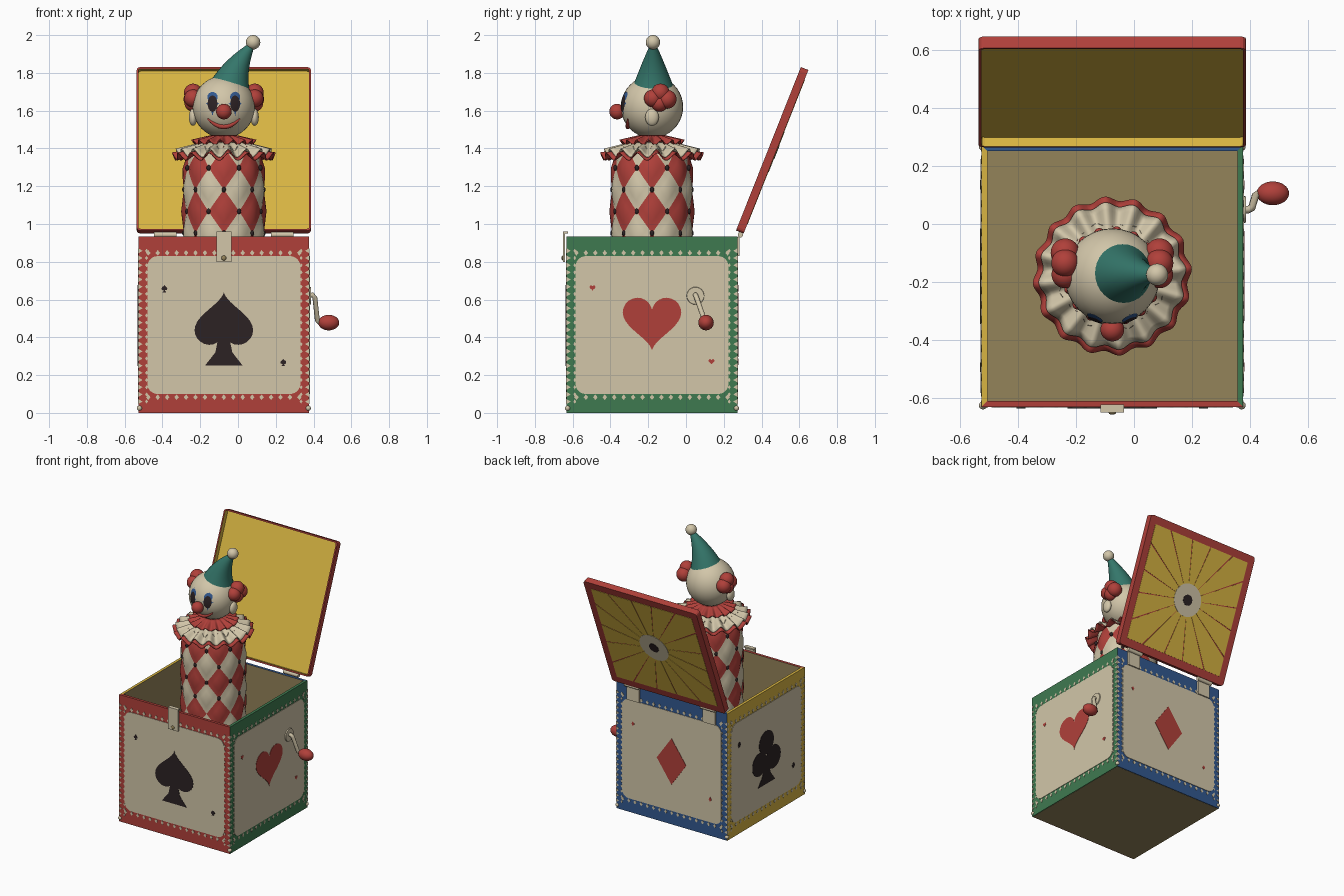
import bpy, bmesh
from math import sin, cos, pi, sqrt
from mathutils import Matrix, Vector, Quaternion

cube = bpy.data.objects.get("Cube")
if cube:
    bpy.data.objects.remove(cube)


def paint(name, code):
    rgb = [int(code[i:i + 2], 16) / 255 for i in (0, 2, 4)]
    lin = [c / 12.92 if c < 0.04 else ((c + 0.055) / 1.055) ** 2.4 for c in rgb] + [1]
    m = bpy.data.materials.new(name)
    m.use_nodes = True
    m.diffuse_color = lin
    m.node_tree.nodes["Principled BSDF"].inputs["Base Color"].default_value = lin
    return m


cream, red = paint("cream", "d2c6a9"), paint("red", "b0403a")
green, blue = paint("green", "3f7a50"), paint("blue", "32588f")
yellow, teal = paint("yellow", "d8b542"), paint("teal", "34766a")
black, brown = paint("black", "2c2224"), paint("brown", "94835a")

CX, CY, H, TOP = -0.075, -0.18, 0.452, 0.935    # box centre, half width, height


def add(name, bm, mats, matrix=None, smooth=False):
    if matrix:
        bmesh.ops.transform(bm, matrix=matrix, verts=bm.verts)
    for f in bm.faces:
        f.smooth = smooth
    mesh = bpy.data.meshes.new(name)
    bm.to_mesh(mesh)
    bm.free()
    for m in mats:
        mesh.materials.append(m)
    ob = bpy.data.objects.new(name, mesh)
    bpy.context.collection.objects.link(ob)
    return ob


def box(name, centre, size, mat):
    bm = bmesh.new()
    bmesh.ops.create_cube(bm, size=1)
    add(name, bm, [mat], Matrix.Translation(centre) @ Matrix.Diagonal((*size, 1)))


def ball(name, centre, radii, mat):
    bm = bmesh.new()
    bmesh.ops.create_uvsphere(bm, u_segments=32, v_segments=20, radius=1)
    add(name, bm, [mat], Matrix.Translation(centre) @ Matrix.Diagonal((*radii, 1)), True)


def loft(name, path, mat, sides=24):
    """Round tube through (point, radius) pairs."""
    bm = bmesh.new()
    pts = [Vector(p) for p, r in path]
    rings, q, old = [], Quaternion(), Vector((0, 0, 1))
    for i, (p, r) in enumerate(path):
        t = (pts[min(i + 1, len(pts) - 1)] - pts[max(i - 1, 0)]).normalized()
        q = old.rotation_difference(t) @ q
        old = t
        rings.append([bm.verts.new(pts[i] + q @ Vector((r * cos(2 * pi * k / sides), r * sin(2 * pi * k / sides), 0)))
                      for k in range(sides)])
    for a, b in zip(rings, rings[1:]):
        for k in range(sides):
            n = (k + 1) % sides
            bm.faces.new((a[k], a[n], b[n], b[k]))
    bm.faces.new(rings[0][::-1])
    bm.faces.new(rings[-1])
    ob = add(name, bm, [mat], smooth=True)
    for end in ob.data.polygons[-2:]:
        end.use_smooth = False


def plates(name, outlines, depth, mat, matrix):
    """Thin plates from (x, z) outlines, facing local -y."""
    bm = bmesh.new()
    for pts in outlines:
        front = [bm.verts.new((x, -depth, z)) for x, z in pts]
        back = [bm.verts.new((x, 0, z)) for x, z in pts]
        bm.faces.new(front)
        for i in range(len(pts)):
            j = (i + 1) % len(pts)
            bm.faces.new((front[j], front[i], back[i], back[j]))
    bmesh.ops.recalc_face_normals(bm, faces=bm.faces)
    for f in bm.faces:                           # front faces look along -y
        if abs(f.normal.y) > 0.9 and f.normal.y > 0:
            f.normal_flip()
    add(name, bm, [mat], matrix)


def circle(x, z, r, n=32):
    return [(x + r * cos(2 * pi * i / n), z + r * sin(2 * pi * i / n)) for i in range(n)]


def heart(z, w, up=1):
    out = []
    for i in range(48):
        t = 2 * pi * i / 48
        y = 13 * cos(t) - 5 * cos(2 * t) - 2 * cos(3 * t) - cos(4 * t) + 2.5
        out.append((w * sin(t) ** 3, z + up * w * y / 16))
    return out


def rhombus(x, z, w, h):
    return [(x - w, z), (x, z - h), (x + w, z), (x, z + h)]


def moved(outline, x, z, s):
    return [(x + s * px, z + s * (pz - 0.465)) for px, pz in outline]


# Box sides: mitred wall, cream panel, lace trim and card suit
stem = [(-0.1, 0.25), (0.1, 0.25), (0.045, 0.32), (0.02, 0.44), (-0.02, 0.44), (-0.045, 0.32)]
sides = [("front", red, black, [heart(0.5, 0.155, -1), stem]),
         ("right", green, red, [heart(0.47, 0.155)]),
         ("back", blue, red, [rhombus(0, 0.465, 0.12, 0.17)]),
         ("left", yellow, black, [circle(0, 0.555, 0.085), circle(-0.08, 0.42, 0.085),
                                  circle(0.08, 0.42, 0.085), stem])]
panel = []
for i in range(32):
    a = 2 * pi * (i + 0.5) / 32
    sx, sz = (1 if cos(a) > 0 else -1), (1 if sin(a) > 0 else -1)
    panel.append((sx * 0.35 + 0.055 * cos(a), 0.465 + sz * 0.31 + 0.055 * sin(a)))
lace = []
for i in range(17):
    x = (i - 8) * 0.05
    lace += [rhombus(x, z, 0.012, 0.015) for z in (0.847, 0.083)]
for i in range(22):
    z = 0.06 + i * 0.038
    for s in (-1, 1):
        lace.append([(s * H, z - 0.013), (s * (H - 0.022), z), (s * H, z + 0.013)])
        lace.append(rhombus(s * 0.409, z, 0.008, 0.011))
for k, (name, trim, ink, suit) in enumerate(sides):
    face = Matrix.Translation((CX, CY, 0)) @ Matrix.Rotation(k * pi / 2, 4, "Z") @ Matrix.Translation((0, -H, 0))
    bm = bmesh.new()
    foot = [bm.verts.new(p) for p in ((-H, 0, 0), (H, 0, 0), (H - 0.02, 0.02, 0), (0.02 - H, 0.02, 0))]
    base = bm.faces.new(foot)
    up = bmesh.ops.extrude_face_region(bm, geom=[base])["geom"]
    bmesh.ops.translate(bm, vec=(0, 0, TOP), verts=[v for v in up if isinstance(v, bmesh.types.BMVert)])
    bmesh.ops.recalc_face_normals(bm, faces=bm.faces)
    for f in bm.faces:
        f.material_index = int(f.normal.y > 0.9)
    add(name + "_wall", bm, [trim, brown], face)
    plates(name + "_panel", [panel], 0.003, cream, face)
    plates(name + "_lace", lace, 0.002, cream, face)
    small = [moved(o, x, z, 0.1) for o in suit for x, z in ((-0.315, 0.66), (0.315, 0.27))]
    plates(name + "_suit", suit + small, 0.005, ink, face)
box("box_floor", (CX, CY, 0.012), (2 * H - 0.01, 2 * H - 0.01, 0.026), brown)
for sx in (-1, 1):
    for sy in (-1, 1):
        ball("corner_stud", (CX + sx * (H - 0.005), CY + sy * (H - 0.005), 0.025), (0.014,) * 3, cream)

# Lid: shallow tray leaning back, with a sunburst outside
lean = Vector((0, 0.343, 0.865)).normalized()
out = Vector((0, lean.z, -lean.y))
lid = Matrix.Translation((CX, 0.4765, 1.3825)) @ Matrix((Vector((-1, 0, 0)), -out, lean)).transposed().to_4x4()
bm = bmesh.new()
bmesh.ops.create_cube(bm, size=1, matrix=Matrix.Translation((0, 0.0215, 0)) @ Matrix.Diagonal((0.924, 0.043, 0.931, 1)))
corners = [e for e in bm.edges if abs((e.verts[0].co - e.verts[1].co).y) > 0.01]
bmesh.ops.bevel(bm, geom=corners, offset=0.02, segments=3, profile=0.5, affect="EDGES")
bm.normal_update()
inner = max(bm.faces, key=lambda f: f.normal.y)
bmesh.ops.inset_region(bm, faces=[inner], thickness=0.01)
walls = bmesh.ops.inset_region(bm, faces=[inner], thickness=0.001, depth=-0.033)["faces"]
for f in walls + [inner]:
    f.material_index = 1
add("lid", bm, [red, yellow], lid)
rays = []
for k in range(16):
    a, d = k * pi / 8, pi / 16 * 0.95
    edge = []
    for b in (a - d, a, a + d):
        r = 0.41 / max(abs(cos(b)), abs(sin(b)))
        edge.append((r * cos(b), r * sin(b)))
    rays.append([(0.08 * cos(a + d), 0.08 * sin(a + d)), (0.08 * cos(a - d), 0.08 * sin(a - d))] + edge)
plates("lid_rays", rays, 0.002, yellow, lid)
plates("lid_disc", [circle(0, 0, 0.115)], 0.004, cream, lid)
plates("lid_dot", [circle(0, 0, 0.038)], 0.006, black, lid)

# Hinges and latch
for x in (CX - 0.31, CX + 0.31):
    box("hinge_leaf", (x, CY + H + 0.006, 0.88), (0.1, 0.012, 0.1), cream)
    loft("hinge_barrel", [((x - 0.06, 0.288, 0.943), 0.014), ((x + 0.06, 0.288, 0.943), 0.014)], cream)
box("latch_plate", (CX, -0.646, 0.88), (0.08, 0.012, 0.16), cream)
box("latch_lip", (CX, -0.638, 0.956), (0.08, 0.028, 0.01), cream)
ball("latch_rivet", (CX, -0.652, 0.82), (0.013, 0.007, 0.013), brown)

# Crank
loft("crank_flange", [((0.375, 0.05, 0.62), 0.048), ((0.387, 0.05, 0.62), 0.045)], cream)
loft("crank_arm", [((0.37, 0.05, 0.62), 0.013), ((0.395, 0.05, 0.625), 0.013), ((0.407, 0.056, 0.61), 0.013),
                   ((0.42, 0.098, 0.49), 0.013), ((0.43, 0.105, 0.478), 0.013), ((0.46, 0.106, 0.478), 0.013)], cream, 12)
ball("crank_knob", (0.48, 0.106, 0.478), (0.056, 0.041, 0.041), red)

# Quilted body: fine diamonds grouped into large checkered ones
N, ROWS, STEP, BASE = 4, 48, 0.0288, 0.03
bm = bmesh.new()
grid = {}
for j in range(ROWS + 1):
    for i in range(16 * N):
        if (i + j) % 2 == 0:
            z = BASE + j * STEP
            r = 0.212 - 0.9 * max(0, z - 1.2) ** 2
            r += 0.014 * abs(sin(pi * (i + j) / (2 * N)) * sin(pi * (i - j) / (2 * N)))
            a = 2 * pi * i / (16 * N) - pi / 2
            grid[i, j] = bm.verts.new((CX + r * cos(a), CY + r * sin(a), z))
for j in range(1, ROWS):
    for i in range(16 * N):
        if (i + j) % 2:
            w = 16 * N
            f = bm.faces.new([grid[p] for p in ((i, j - 1), ((i + 1) % w, j), (i, j + 1), ((i - 1) % w, j))])
            f.material_index = ((i + j) // (2 * N) + (i - j) // (2 * N)) % 2
add("body", bm, [cream, red], smooth=True)
for row in range(8, 12):
    for k in range(8):
        a = 2 * pi * (k + (row % 2) / 2) / 8 - pi / 2
        ball("body_button", (CX + 0.21 * cos(a), CY + 0.21 * sin(a), BASE + row * N * STEP), (0.011, 0.011, 0.015), black)


# Pleated collar in three layers
def frill(name, r0, z0, r1, z1, wave, mat, phase=0):
    bm = bmesh.new()
    n, m = 160, 6
    rows = []
    for s in range(m + 1):
        t = s / m
        row = []
        for k in range(n):
            a = 2 * pi * k / n
            fold = sin(16 * a + phase) * t
            r = r0 + (r1 - r0) * t + 0.008 * fold
            row.append(bm.verts.new((CX + r * cos(a), CY + r * sin(a), z0 + (z1 - z0) * t + wave * fold)))
        rows.append(row)
    for a, b in zip(rows, rows[1:]):
        for k in range(n):
            bm.faces.new((a[k], b[k], b[(k + 1) % n], a[(k + 1) % n]))
    ob = add(name, bm, [mat], smooth=True)
    thick = ob.modifiers.new("thickness", "SOLIDIFY")
    thick.thickness = 0.006


frill("collar_lower", 0.15, 1.40, 0.268, 1.36, 0.02, red)
frill("collar_middle", 0.11, 1.435, 0.248, 1.378, 0.022, cream)
frill("collar_upper", 0.07, 1.47, 0.165, 1.435, 0.012, red, pi)

# Head, ears, hair and nose
HZ, HR = 1.62, 0.165
ball("head", (CX, CY, HZ), (HR, HR, HR), cream)
ball("nose", (CX, -0.365, 1.595), (0.041,) * 3, red)
for s in (-1, 1):
    ball("ear", (CX + s * 0.163, CY, 1.565), (0.022, 0.036, 0.045), cream)
    for y, z, r in ((-0.175, 1.665, 0.047), (-0.135, 1.695, 0.048), (-0.1, 1.66, 0.05), (-0.14, 1.64, 0.045)):
        ball("hair_tuft", (CX + s * 0.163, y, z), (r,) * 3, red)


def on_head(x, z, lift):
    return (CX + x, CY - sqrt((HR + lift) ** 2 - x * x - (z - HZ) ** 2), z)


# Painted eyes and smile wrapped on the head
def decal(name, outline, cx, cz, lift, mat):
    bm = bmesh.new()
    mid = bm.verts.new(on_head(cx, cz, lift))
    rings = [[bm.verts.new(on_head(cx + (x - cx) * k / 4, cz + (z - cz) * k / 4, lift)) for x, z in outline]
             for k in range(1, 5)]
    n = len(outline)
    for i in range(n):
        j = (i + 1) % n
        bm.faces.new((mid, rings[0][i], rings[0][j]))
        for a, b in zip(rings, rings[1:]):
            bm.faces.new((a[i], b[i], b[j], a[j]))
    add(name, bm, [mat], smooth=True)


for s in (-1, 1):
    x, z = s * 0.06, 1.637
    star = [(x + 0.036 * cos(pi * i / 16) ** 3, z + 0.07 * sin(pi * i / 16) ** 3) for i in range(32)]
    brow = [(x + px, z + 0.035 + pz) for px, pz in circle(0, 0, 0.027)]
    oval = [(x + px * 0.6, z + pz) for px, pz in circle(0, 0, 0.043)]
    decal("eye_star", star, x, z, 0.002, blue)
    decal("eye_brow", brow, x, z + 0.035, 0.0025, blue)
    decal("eye", oval, x, z, 0.004, black)
smile = []
for i in range(21):
    t = i / 10 - 1
    smile.append((on_head(0.085 * t, 1.515 + 0.042 * t * t, 0), 0.004 + 0.009 * (1 - t * t)))
loft("smile", smile, red, 12)

# Bent hat with a pompom
hat = []
for i in range(11):
    t = i / 10
    hat.append(((-0.04 + 0.06 * t + 0.06 * t * t, CY + 0.006, 1.735 + 0.22 * t), 0.093 * (1 - t) ** 0.95 + 0.012))
loft("hat", hat, teal, 32)
ball("pompom", (0.08, CY + 0.005, 1.962), (0.038,) * 3, cream)
